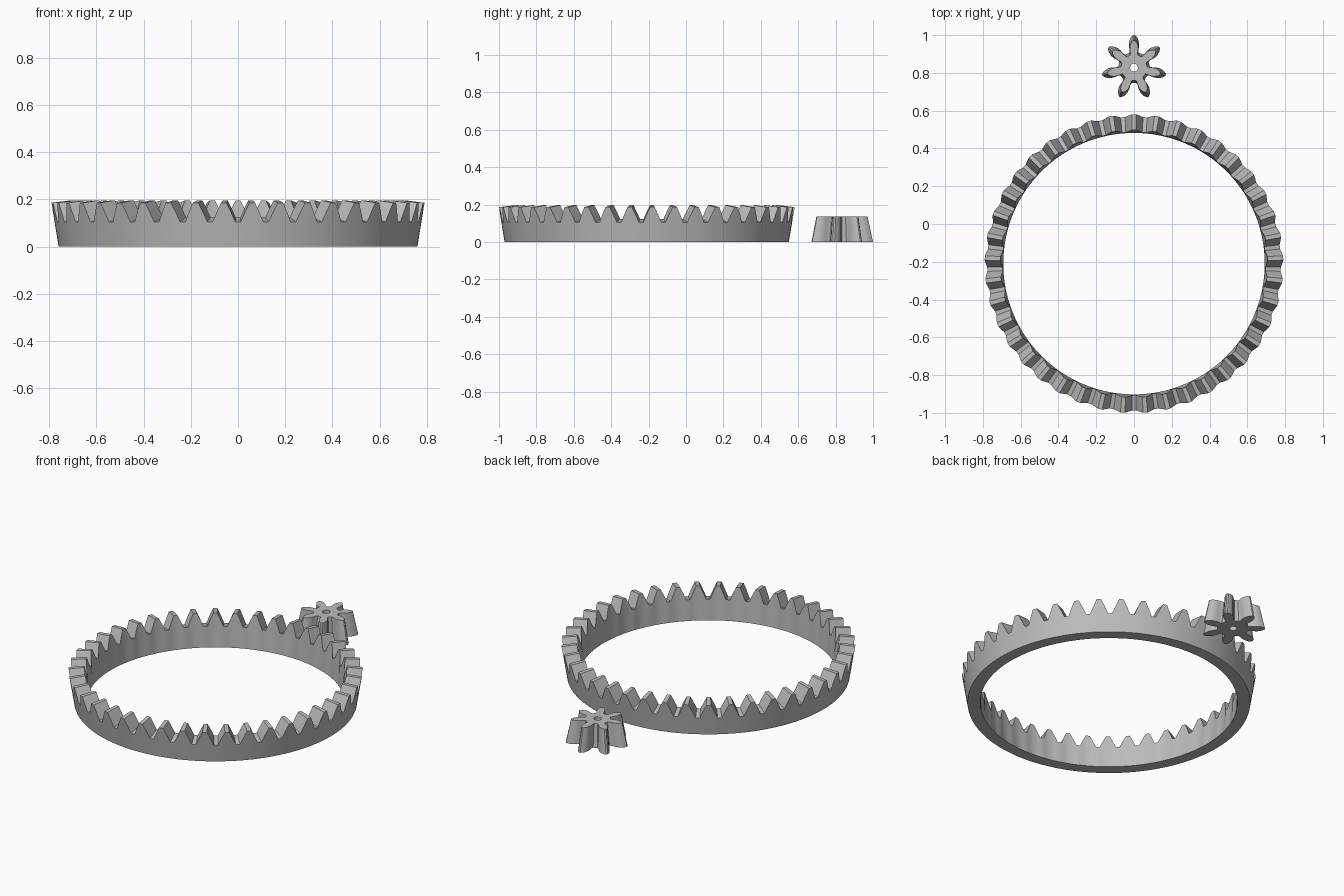
import bpy, bmesh
from math import sin, cos, pi, radians

cube = bpy.data.objects.get("Cube")
if cube:
    bpy.data.objects.remove(cube)

GREY = (0.5, 0.5, 0.5, 1)
steel = bpy.data.materials.new("plain grey")
steel.use_nodes = True
steel.diffuse_color = GREY
steel.node_tree.nodes["Principled BSDF"].inputs["Base Color"].default_value = GREY


def closed_sweep(name, sections, location):
    """Join a loop of closed cross-sections into one solid."""
    bm = bmesh.new()
    loops = [[bm.verts.new(p) for p in s] for s in sections]
    for a, b in zip(loops, loops[1:] + loops[:1]):
        n = len(a)
        for i in range(n):
            j = (i + 1) % n
            bm.faces.new((a[i], b[i], b[j], a[j]))
    bmesh.ops.recalc_face_normals(bm, faces=bm.faces)
    mesh = bpy.data.meshes.new(name)
    bm.to_mesh(mesh)
    bm.free()
    obj = bpy.data.objects.new(name, mesh)
    obj.location = location
    mesh.materials.append(steel)
    bpy.context.collection.objects.link(obj)
    bpy.ops.object.select_all(action="DESELECT")
    obj.select_set(True)
    bpy.context.view_layer.objects.active = obj
    bpy.ops.object.shade_smooth_by_angle(angle=radians(25))
    return obj


def polar(r, a, z):
    # angle measured from the +y axis
    return (r * sin(a), r * cos(a), z)


def gear_angles(teeth, half_tooth):
    """Mirror half a tooth (angle, value) and repeat it round the gear."""
    tooth = [(-a, v) for a, v in half_tooth] + [(a, v) for a, v in reversed(half_tooth)]
    return [(2 * pi * k / teeth + a, v) for k in range(teeth) for a, v in tooth]


# Crown ring: teeth taper towards an apex above the centre
APEX, TAPER = 0.285, 0.895
ring_sections = []
for a, h in gear_angles(41, [(0.062, 0.105), (0.038, 0.148), (0.015, 0.186)]):
    r = 0.76 + 0.165 * h
    inner_z = APEX - (APEX - h) * TAPER
    ring_sections.append([polar(0.76, a, 0), polar(r, a, h),
                          polar(r * TAPER, a, inner_z), polar(0.692, a, 0)])
closed_sweep("crown_ring_gear", ring_sections, (0, -0.21, 0))

# Pinion: leaf-shaped teeth narrowing upwards, with a shaft hole
HOLE, HEIGHT, TOP = 0.021, 0.137, 0.83
leaf = [(0.31, 0.083), (0.245, 0.094), (0.235, 0.115),
        (0.195, 0.138), (0.11, 0.16), (0.03, 0.172)]
pinion_sections = [[polar(HOLE, a, 0), polar(r, a, 0),
                    polar(r * TOP, a, HEIGHT), polar(HOLE, a, HEIGHT)]
                   for a, r in gear_angles(7, leaf)]
closed_sweep("pinion_gear", pinion_sections, (0, 0.828, 0))
